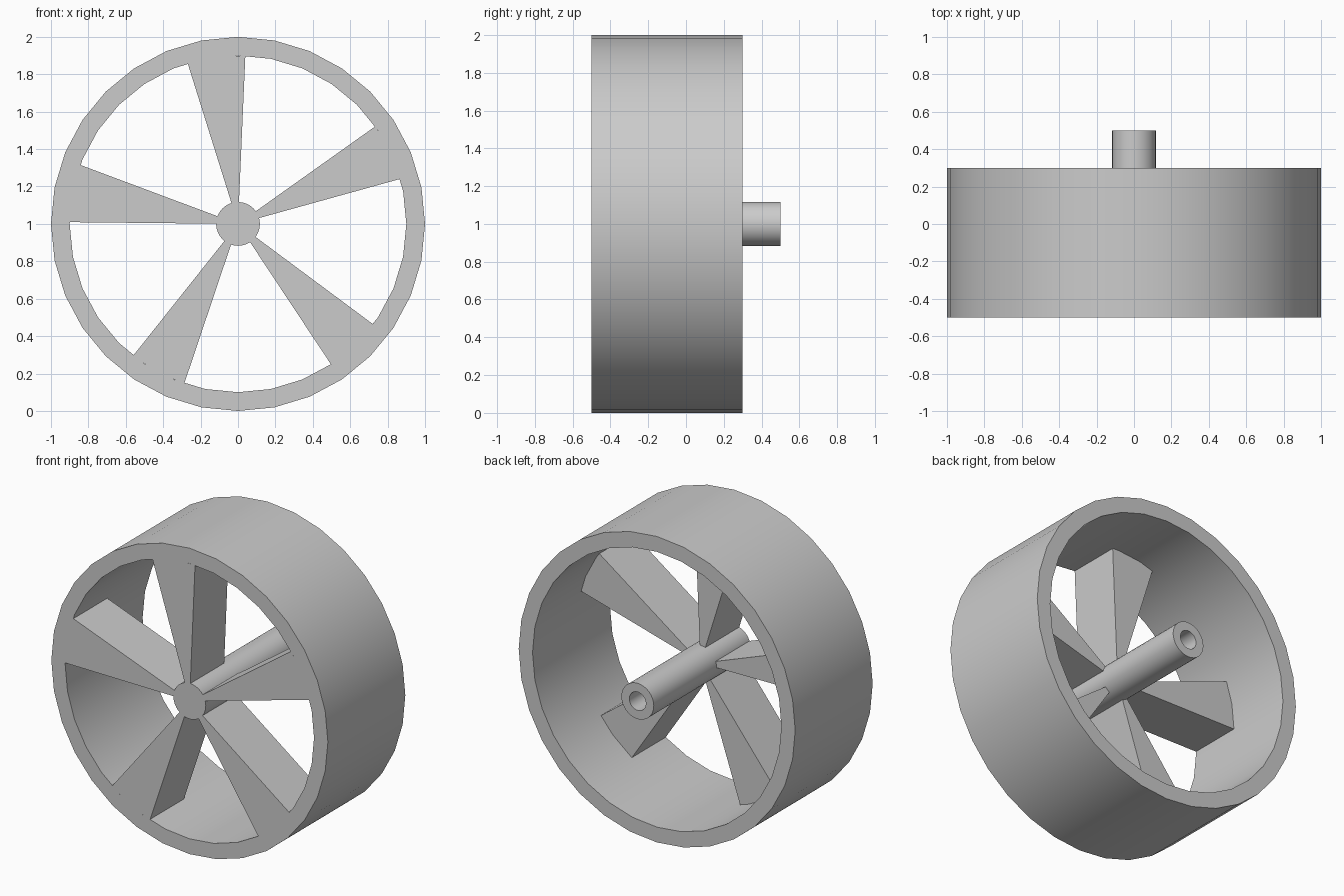
import bpy
import bmesh
from math import cos, sin, pi, radians

if "Cube" in bpy.data.objects:
    bpy.data.objects.remove(bpy.data.objects["Cube"], do_unlink=True)

FRONT, BACK = -0.5, 0.3
SIDES = 32

grey = bpy.data.materials.new("light grey")
grey.use_nodes = True
colour = (0.6, 0.6, 0.6, 1)
grey.diffuse_color = colour
grey.node_tree.nodes["Principled BSDF"].inputs["Base Color"].default_value = colour


def finish(name, bm, smooth=True):
    """Turn a bmesh into an object standing on the ground."""
    bmesh.ops.remove_doubles(bm, verts=bm.verts, dist=1e-5)
    bmesh.ops.recalc_face_normals(bm, faces=bm.faces)
    mesh = bpy.data.meshes.new(name)
    bm.to_mesh(mesh)
    bm.free()
    mesh.materials.append(grey)
    obj = bpy.data.objects.new(name, mesh)
    obj.location.z = 1
    bpy.context.collection.objects.link(obj)
    if smooth:
        bpy.ops.object.select_all(action="DESELECT")
        obj.select_set(True)
        bpy.context.view_layer.objects.active = obj
        bpy.ops.object.shade_smooth_by_angle(angle=radians(30))
    return obj


def lathe(name, profile, closed):
    """Spin a (radius, y) profile around the wheel axis."""
    bm = bmesh.new()
    verts = [bm.verts.new((r, y, 0)) for r, y in profile]
    pairs = list(zip(verts, verts[1:]))
    if closed:
        pairs.append((verts[-1], verts[0]))
    edges = [bm.edges.new(p) for p in pairs]
    bmesh.ops.spin(bm, geom=verts + edges, cent=(0, 0, 0), axis=(0, 1, 0),
                   angle=2 * pi, steps=SIDES, use_duplicate=False)
    return finish(name, bm)


# Rim band and the axle with a blind bore at the back
lathe("rim", [(1, FRONT), (1, BACK), (0.9, BACK), (0.9, FRONT)], True)
lathe("axle", [(0, FRONT), (0.117, FRONT), (0.117, 0.5), (0.06, 0.5),
               (0.06, 0), (0, 0)], False)


def spoke(index):
    """Wedge that widens from the axle to the rim."""
    turn = radians(72 * index)
    bm = bmesh.new()
    outline = [(0.1, 72), (0.1, 107), (0.117, 107), (0.9, 107.4),
               (0.905, 97.5), (0.9, 87.5), (0.117, 87.5)]
    outline = [(0.08, 87.5), (0.9, 87.5), (0.905, 97.5), (0.9, 107.4), (0.08, 107.4)]
    ring = [bm.verts.new((r * cos(radians(a) + turn), FRONT, r * sin(radians(a) + turn)))
            for r, a in outline]
    face = bm.faces.new(ring)
    new = bmesh.ops.extrude_face_region(bm, geom=[face])["geom"]
    bmesh.ops.translate(bm, vec=(0, 0.35, 0),
                        verts=[v for v in new if isinstance(v, bmesh.types.BMVert)])
    finish(f"spoke_{index + 1}", bm, smooth=False)


for i in range(5):
    spoke(i)
